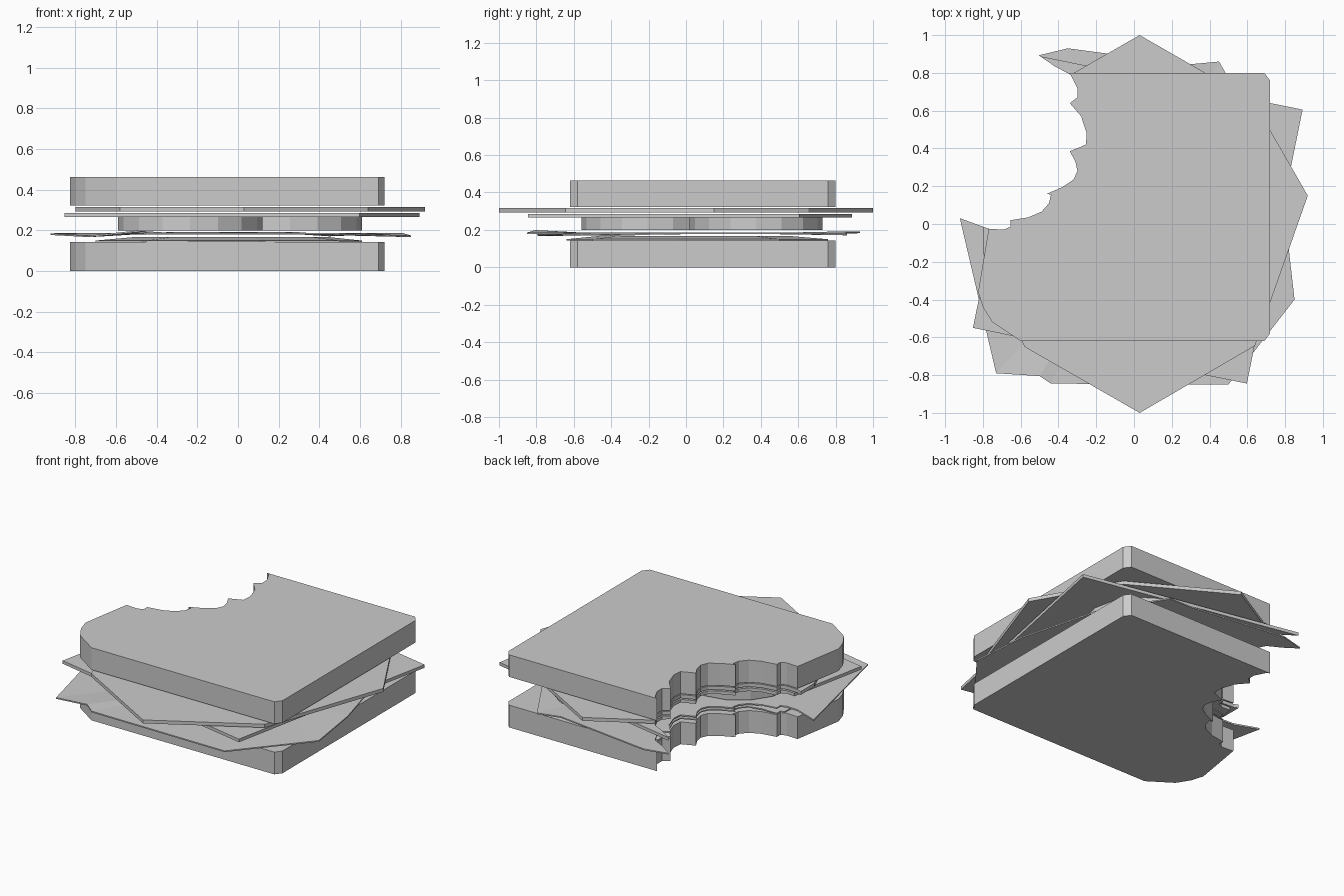
import bpy, bmesh, math

if "Cube" in bpy.data.objects:
    bpy.data.objects.remove(bpy.data.objects["Cube"])


def prism(name, pts, z0, z1, edge_drop=0.0, tips=None):
    """Flat slab from a counter-clockwise outline."""
    bm = bmesh.new()
    tips = tips or {}
    low = [bm.verts.new((x, y, z0 + tips.get(i, 0))) for i, (x, y) in enumerate(pts)]
    top = [bm.verts.new((x, y, z1 + tips.get(i, 0))) for i, (x, y) in enumerate(pts)]
    n = len(pts)
    if tips or edge_drop:
        # inner ring stays level while the rim droops
        for ring, z, flip in ((low, z0, True), (top, z1, False)):
            inner = [bm.verts.new((x * .72, y * .72, z + edge_drop)) for x, y in pts]
            for i in range(n):
                j = (i + 1) % n
                q = [ring[i], ring[j], inner[j], inner[i]]
                bm.faces.new(q[::-1] if flip else q)
            bm.faces.new(inner[::-1] if flip else inner)
    else:
        bm.faces.new(low[::-1])
        bm.faces.new(top)
    for i in range(n):
        j = (i + 1) % n
        bm.faces.new([low[i], low[j], top[j], top[i]])
    bmesh.ops.recalc_face_normals(bm, faces=bm.faces)
    me = bpy.data.meshes.new(name)
    bm.to_mesh(me)
    bm.free()
    ob = bpy.data.objects.new(name, me)
    bpy.context.collection.objects.link(ob)
    return ob


def disc(cx, cy, r, n):
    return [(cx + r * math.cos(2 * math.pi * i / n), cy + r * math.sin(2 * math.pi * i / n))
            for i in range(n)]


parts = []

# Bread slices
bread = [(-.60, -.62), (.69, -.62), (.72, -.58), (.72, .76), (.69, .80), (-.60, .80),
         (-.75, .70), (-.80, .62), (-.82, .52), (-.77, .09), (-.77, -.03), (-.825, -.36),
         (-.80, -.44), (-.75, -.52)]
parts.append(prism("bottom_bread", bread, 0, .142))
parts.append(prism("top_bread", bread, .322, .463))

# Domed inner leaf on the bottom bread
inner_leaf = [(-.70, -.35), (-.45, -.62), (.10, -.64), (.50, -.50), (.61, -.05),
              (.52, .50), (.15, .76), (-.35, .70), (-.65, .30)]
parts.append(prism("inner_leaf", inner_leaf, .143, .150, edge_drop=.018))

# Wide lettuce leaf with drooping tips
lettuce = [(-.95, .15), (-.73, -.79), (-.50, -.805), (-.44, -.845), (.50, -.85), (.85, -.40),
           (.81, -.05), (.66, .50), (.45, .86), (.29, .845), (-.35, .93), (-.60, .87)]
parts.append(prism("lettuce", lettuce, .179, .187,
                   tips={1: -.012, 2: .012, 5: -.012, 8: -.008, 9: .005, 10: .004}))

# Tomato slices
parts.append(prism("tomato_front", disc(-.235, -.205, .355, 16), .20, .266))
parts.append(prism("tomato_back", disc(.255, .375, .355, 16), .20, .266))

# Turned square cheese slice
c, s = .725, .1475
cheese = [(.02 + x, .028 + y) for x, y in
          ((-c - s, -c + s), (c - s, -c - s), (c + s, c - s), (-c + s, c + s))]
parts.append(prism("cheese", cheese, .266, .286))

# Angular meat slice
meat = [(.03, -1), (.64, -.645), (.92, .15), (.63, .655), (.03, 1), (-.58, .65),
        (-.80, .15), (-.80, -.15), (-.58, -.65)]
parts.append(prism("meat_slice", meat, .294, .316))

# Scalloped bite removed from every layer
bite = [(-1.3, .16), (-.92, .03), (-.77, -.025), (-.69, -.03), (-.655, -.015), (-.655, .02),
        (-.56, .035), (-.49, .065), (-.45, .11), (-.44, .155), (-.46, .16), (-.38, .195),
        (-.32, .235), (-.30, .28), (-.31, .33), (-.34, .385), (-.255, .42), (-.25, .48),
        (-.28, .57), (-.34, .64), (-.30, .67), (-.30, .72), (-.335, .79), (-.42, .835),
        (-.50, .89), (-.75, 1.2), (-1.3, 1.2)]
cutter = prism("bite_cutter", bite, -.2, .7)
cutter.hide_render = True
for ob in parts:
    mod = ob.modifiers.new("bite", 'BOOLEAN')
    mod.operation = 'DIFFERENCE'
    mod.solver = 'EXACT'
    mod.object = cutter
    bpy.context.view_layer.objects.active = ob
    bpy.ops.object.modifier_apply(modifier=mod.name)
bpy.data.objects.remove(cutter)
